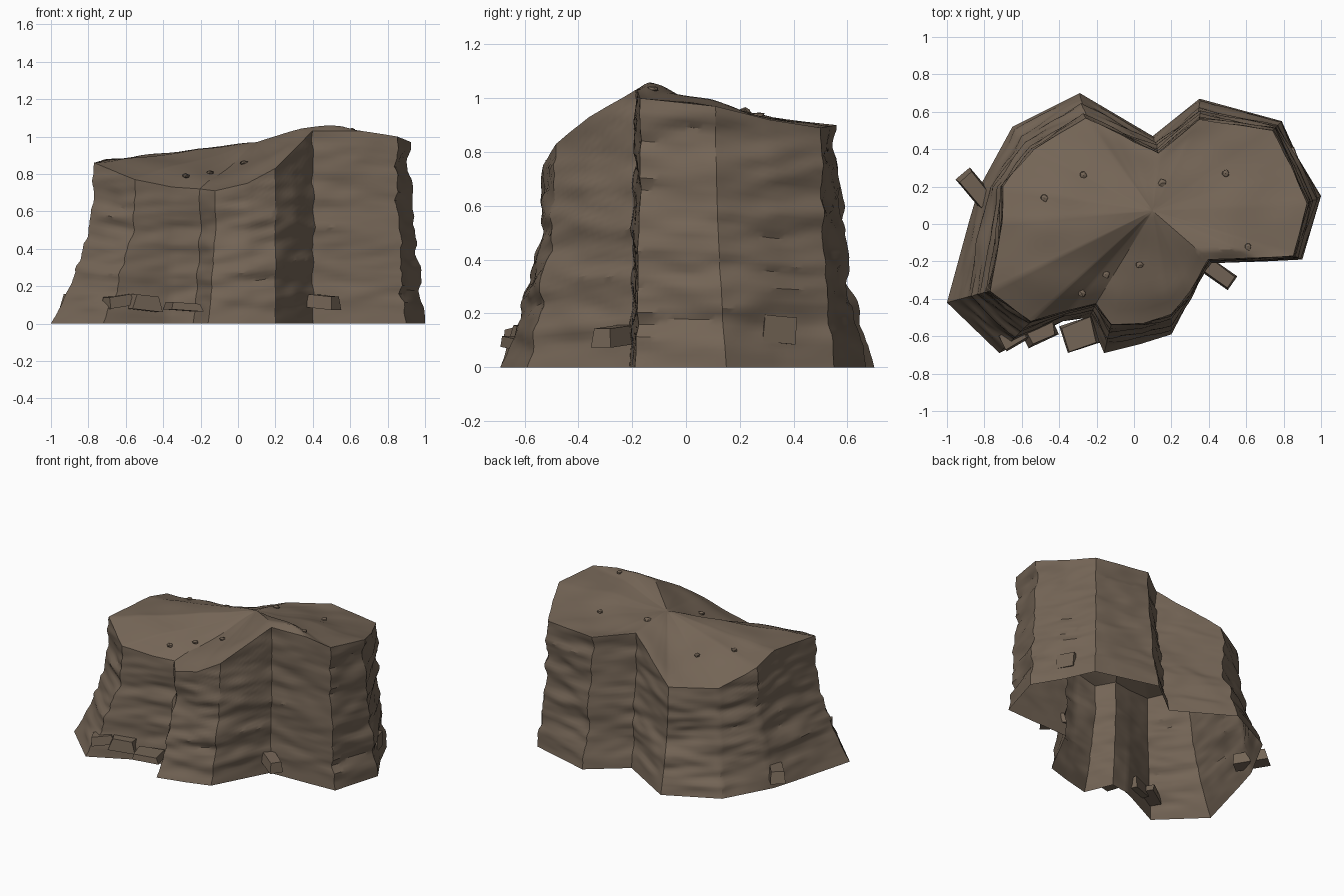
import bpy, bmesh, math, random
from mathutils import Vector, Matrix, noise

if "Cube" in bpy.data.objects:
    bpy.data.objects.remove(bpy.data.objects["Cube"])

random.seed(4)
rock = bpy.data.materials.new("brown rock")
rock.diffuse_color = (0.175, 0.13, 0.093, 1)
rock.use_nodes = True
rock.node_tree.nodes["Principled BSDF"].inputs["Base Color"].default_value = rock.diffuse_color

# Plan corners, counter-clockwise: base x, base y, rim x, rim y, rim z
CORNERS = [
    (-1.00, -0.42, -0.77, -0.36, 0.86), (-0.72, -0.69, -0.55, -0.52, 0.77),
    (-0.38, -0.52, -0.35, -0.46, 0.73), (-0.24, -0.50, -0.20, -0.42, 0.72),
    (-0.16, -0.69, -0.12, -0.53, 0.71), (0.04, -0.64, 0.05, -0.53, 0.75),
    (0.20, -0.59, 0.20, -0.49, 0.83), (0.30, -0.40, 0.30, -0.36, 0.93),
    (0.40, -0.21, 0.40, -0.19, 1.03), (0.70, -0.20, 0.66, -0.18, 1.03),
    (0.90, -0.19, 0.85, -0.17, 1.00), (1.00, 0.15, 0.92, 0.11, 0.97),
    (0.88, 0.35, 0.84, 0.31, 0.92), (0.79, 0.55, 0.74, 0.50, 0.89),
    (0.35, 0.67, 0.35, 0.56, 0.90), (0.10, 0.47, 0.13, 0.38, 0.92),
    (-0.29, 0.70, -0.26, 0.57, 0.71), (-0.65, 0.52, -0.54, 0.40, 0.71),
    (-0.83, 0.19, -0.70, 0.20, 0.83), (-0.88, 0.02, -0.71, 0.01, 0.88),
]
CENTRE = Vector((0.10, 0.07, 0.97))
ROWS, RINGS = 44, 16


def finish(name, bm, angle=None):
    me = bpy.data.meshes.new(name)
    bm.to_mesh(me)
    bm.free()
    ob = bpy.data.objects.new(name, me)
    bpy.context.collection.objects.link(ob)
    me.materials.append(rock)
    if angle:
        bpy.context.view_layer.objects.active = ob
        ob.select_set(True)
        bpy.ops.object.shade_smooth_by_angle(angle=math.radians(angle))
        ob.select_set(False)
    return ob


def stitch(bm, lower, upper):
    n = len(lower)
    for i in range(n):
        j = (i + 1) % n
        bm.faces.new((lower[i], lower[j], upper[j], upper[i]))


# Subdivide the plan into columns
columns = []
for a, b in zip(CORNERS, CORNERS[1:] + CORNERS[:1]):
    steps = max(3, round(math.dist(a[:2], b[:2]) / 0.03))
    for s in range(steps):
        v = [p + (q - p) * s / steps for p, q in zip(a, b)]
        columns.append((Vector((v[0], v[1], 0)), Vector(v[2:])))


# Weathered wall point: flared base, wavy strata and small ledges
def wall_point(base, rim, t):
    f = 1 - (1 - t) ** 2
    p = base.lerp(rim, f)
    p.z = rim.z * t
    out = Vector((base.x - CENTRE.x, base.y - CENTRE.y, 0)).normalized()
    fade = min(1, t * 8) * min(1, 0.3 + (1 - t) * 8)
    wave = 0.028 * noise.noise((p.x * 2, p.y * 2, p.z * 9))
    ledge = 0.016 * noise.noise((p.x * 6, p.y * 6, p.z * 22))
    return p + out * (wave + ledge) * fade


# Cliff: open-bottomed wall with an undulating cap
bm = bmesh.new()
rows = []
for r in range(ROWS + 1):
    rows.append([bm.verts.new(wall_point(b, m, r / ROWS)) for b, m in columns])
for lower, upper in zip(rows, rows[1:]):
    stitch(bm, lower, upper)


def cap_point(rim, t):
    p = rim.lerp(CENTRE, t)
    bump = 0.04 * math.exp(-((p.x - 0.45) ** 2 + (p.y + 0.08) ** 2) / 0.05)
    p.z += (bump + 0.03 * noise.noise((p.x * 4, p.y * 4, 3))) * min(1, t * 6) * (1 - t ** 3)
    return p


rim_row = rows[-1]
rim_points = [v.co.copy() for v in rim_row]
previous = rim_row
for r in range(1, RINGS):
    ring = [bm.verts.new(cap_point(p, r / RINGS)) for p in rim_points]
    stitch(bm, previous, ring)
    previous = ring
tip = bm.verts.new(CENTRE)
for i, v in enumerate(previous):
    bm.faces.new((v, previous[(i + 1) % len(previous)], tip))
finish("cliff", bm, 32)


# Height of the cap at a plan position, by casting straight down
def cap_height(x, y):
    cliff = bpy.data.objects["cliff"]
    hit, loc, _, _ = cliff.ray_cast(Vector((x, y, 3)), Vector((0, 0, -1)))
    return loc.z if hit else 0.8


bpy.context.view_layer.update()

# Fallen blocks at the foot: centre, size, turn, tilt
BLOCKS = [
    ((-0.50, -0.58, 0.11), (0.18, 0.10, 0.08), 25, 6),
    ((-0.64, -0.60, 0.12), (0.16, 0.10, 0.06), 30, -8),
    ((-0.29, -0.59, 0.09), (0.18, 0.15, 0.04), 18, 4),
    ((0.46, -0.27, 0.115), (0.17, 0.09, 0.07), -35, 5),
    ((0.85, 0.34, 0.14), (0.13, 0.06, 0.10), 110, 5),
    ((-0.84, 0.18, 0.11), (0.23, 0.10, 0.08), -50, 5),
]
for k, (c, size, turn, tilt) in enumerate(BLOCKS):
    bm = bmesh.new()
    bmesh.ops.create_cube(bm, size=1)
    for v in bm.verts:
        if v.co.z > 0:
            v.co.x *= random.uniform(0.65, 1.0)
            v.co.y *= random.uniform(0.75, 1.0)
    m = (Matrix.Translation(c) @ Matrix.Rotation(math.radians(turn), 4, 'Z')
         @ Matrix.Rotation(math.radians(tilt), 4, 'Y') @ Matrix.Diagonal((*size, 1)))
    bm.transform(m)
    finish(f"fallen_block_{k + 1}", bm)

# Pebbles scattered on the cap
PEBBLES = [(-0.48, 0.14), (-0.27, 0.26), (0.15, 0.22), (0.49, 0.27),
           (0.61, -0.12), (0.03, -0.22), (-0.15, -0.27), (-0.28, -0.37)]
for k, (x, y) in enumerate(PEBBLES):
    z = cap_height(x, y)
    bm = bmesh.new()
    bmesh.ops.create_icosphere(bm, subdivisions=1, radius=0.022)
    for v in bm.verts:
        v.co *= random.uniform(0.8, 1.2)
        v.co.z *= 0.6
    bm.transform(Matrix.Translation((x, y, z + 0.004)))
    finish(f"pebble_{k + 1}", bm)
